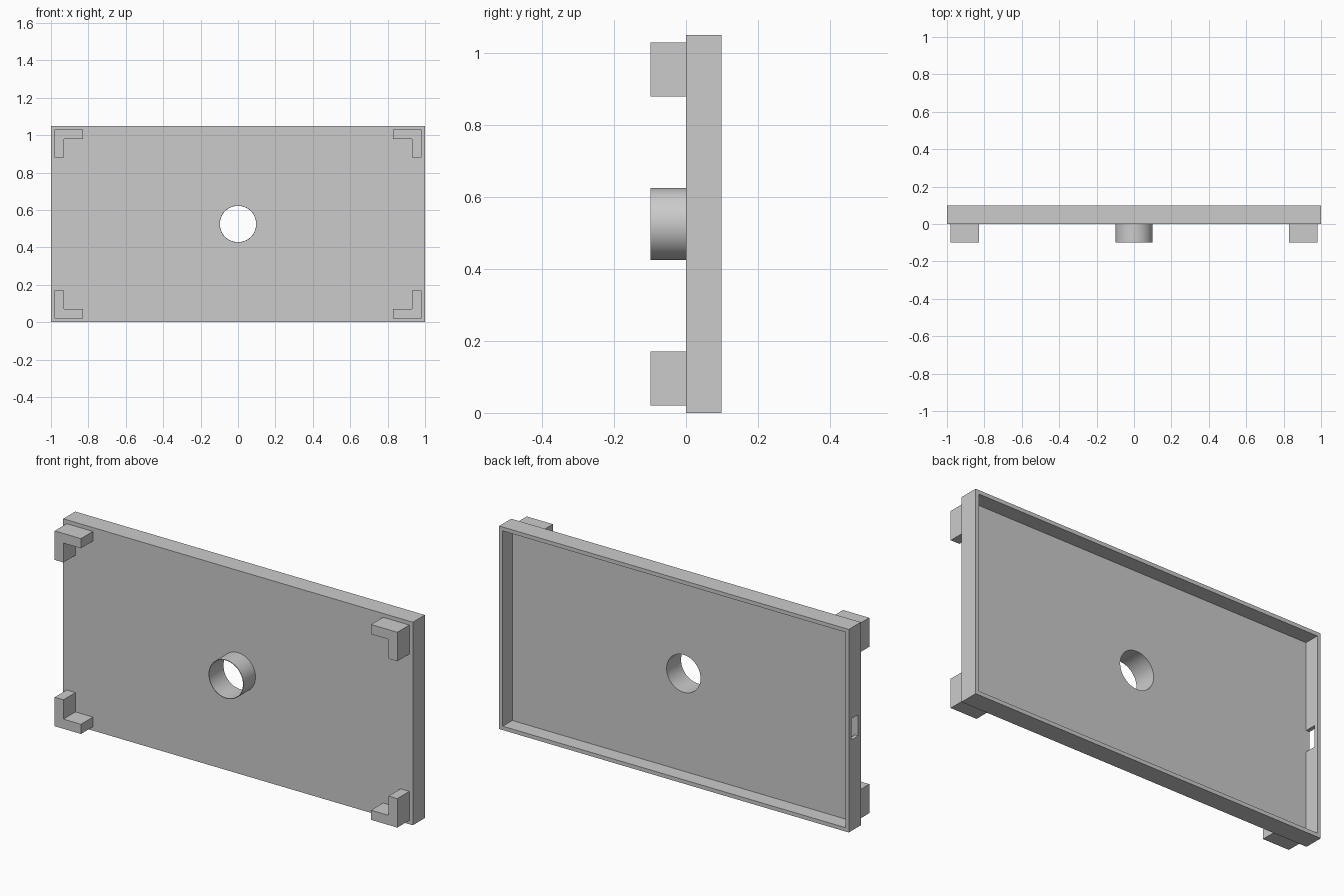
import bpy
import bmesh
import math

if "Cube" in bpy.data.objects:
    bpy.data.objects.remove(bpy.data.objects["Cube"], do_unlink=True)

WIDTH, HEIGHT, DEPTH = 2.0, 1.05, 0.098
WALL = 0.02
MID = HEIGHT / 2
HOLE_R, TUBE_R = 0.097, 0.1
FRONT = -0.098

grey = bpy.data.materials.new("plain_grey")
grey.use_nodes = True
colour = (0.6, 0.6, 0.6, 1)
grey.diffuse_color = colour
grey.node_tree.nodes["Principled BSDF"].inputs["Base Color"].default_value = colour


def add_object(name, bm):
    bmesh.ops.recalc_face_normals(bm, faces=bm.faces)
    mesh = bpy.data.meshes.new(name)
    bm.to_mesh(mesh)
    bm.free()
    mesh.materials.append(grey)
    obj = bpy.data.objects.new(name, mesh)
    bpy.context.collection.objects.link(obj)
    return obj


def box(name, low, high):
    bm = bmesh.new()
    bmesh.ops.create_cube(bm, size=1)
    for v in bm.verts:
        v.co = [a if c < 0 else b for c, a, b in zip(v.co, low, high)]
    return add_object(name, bm)


def cylinder(name, radius, y0, y1):
    bpy.ops.mesh.primitive_cylinder_add(
        vertices=64, radius=radius, depth=y1 - y0,
        location=(0, (y0 + y1) / 2, MID), rotation=(math.pi / 2, 0, 0))
    obj = bpy.context.object
    obj.name = name
    obj.data.materials.append(grey)
    return obj


def activate(obj):
    bpy.ops.object.select_all(action="DESELECT")
    obj.select_set(True)
    bpy.context.view_layer.objects.active = obj


def cut(obj, cutter):
    mod = obj.modifiers.new("cut", "BOOLEAN")
    mod.operation = "DIFFERENCE"
    mod.solver = "EXACT"
    mod.object = cutter
    activate(obj)
    bpy.ops.object.modifier_apply(modifier=mod.name)
    bpy.data.objects.remove(cutter, do_unlink=True)


def smooth(obj):
    activate(obj)
    bpy.ops.object.shade_smooth_by_angle(angle=math.radians(30))


# Shallow tray, open at the back, with a round hole and a slot in one side
tray = box("tray", (-WIDTH / 2, 0, 0), (WIDTH / 2, DEPTH, HEIGHT))
cut(tray, box("recess", (WALL - WIDTH / 2, WALL, WALL),
              (WIDTH / 2 - WALL, DEPTH * 2, HEIGHT - WALL)))
cut(tray, cylinder("hole", HOLE_R, -WALL, WALL * 2))
cut(tray, box("slot", (-WIDTH, WALL + 0.001, MID - 0.055),
              (-WIDTH / 2 + WALL * 2, 0.077, MID + 0.055)))
smooth(tray)

# Thin round collar on the front
collar = cylinder("collar", TUBE_R, FRONT, 0)
cut(collar, cylinder("collar_bore", HOLE_R, FRONT * 2, DEPTH))
smooth(collar)

# L-shaped corner feet
INSET, ARM, THICK = 0.02, 0.15, 0.05
profile = [(0, 0), (ARM, 0), (ARM, THICK), (THICK, THICK), (THICK, ARM), (0, ARM)]
for side, sx in (("right", -1), ("left", 1)):
    for level, sz in (("lower", -1), ("upper", 1)):
        bm = bmesh.new()
        verts = [bm.verts.new((sx * (WIDTH / 2 - INSET - u), FRONT,
                               MID + sz * (MID - INSET - w))) for u, w in profile]
        face = bm.faces.new(verts)
        moved = bmesh.ops.extrude_face_region(bm, geom=[face])["geom"]
        bmesh.ops.translate(bm, vec=(0, -FRONT, 0),
                            verts=[g for g in moved if isinstance(g, bmesh.types.BMVert)])
        add_object(f"{level}_{side}_foot", bm)
